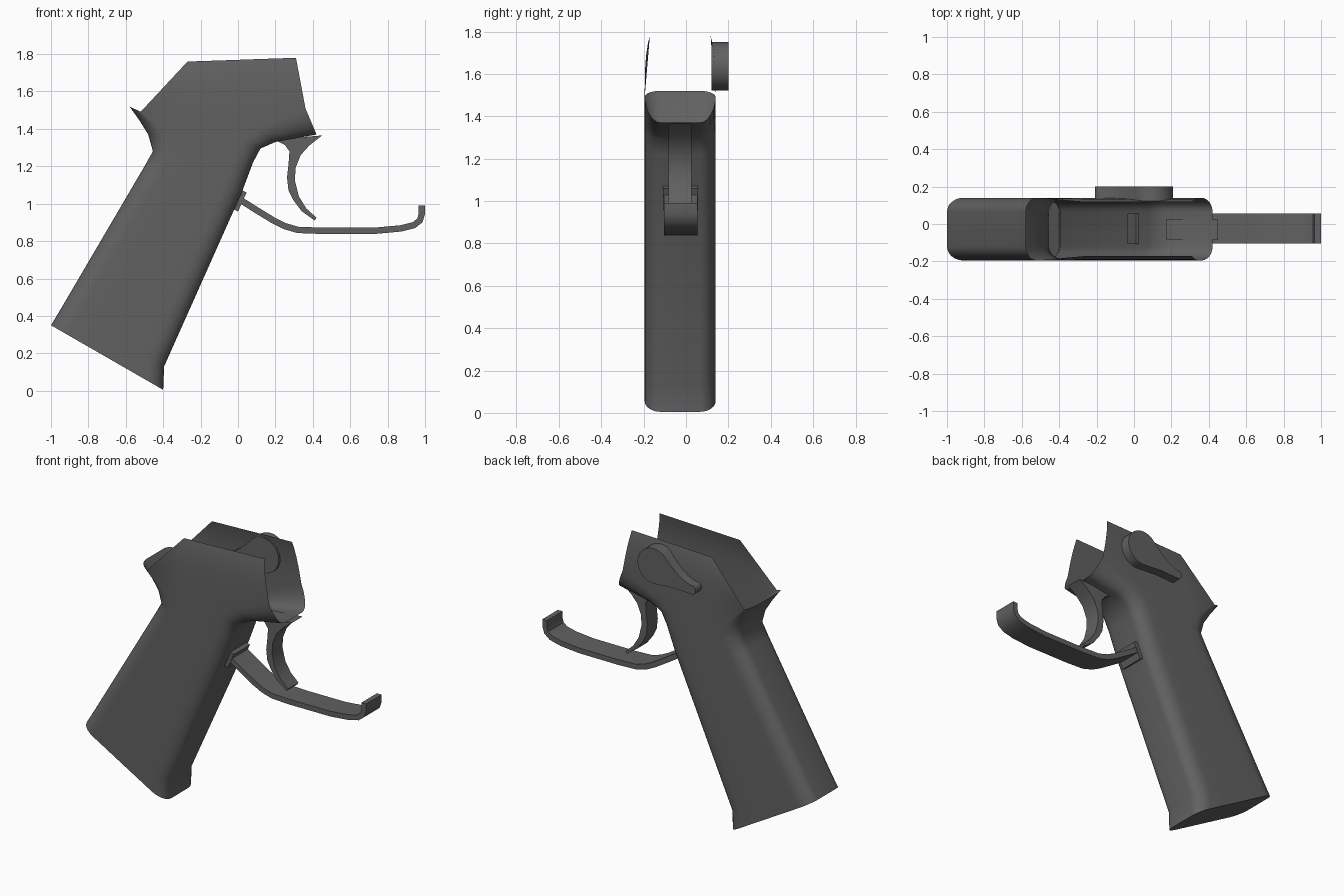
import bpy, bmesh, math
from mathutils import Vector

cube = bpy.data.objects.get("Cube")
if cube:
    bpy.data.objects.remove(cube, do_unlink=True)

GREY = (0.12, 0.12, 0.122, 1)
mat = bpy.data.materials.new("dark_grey")
mat.use_nodes = True
mat.diffuse_color = GREY
bsdf = mat.node_tree.nodes["Principled BSDF"]
bsdf.inputs["Base Color"].default_value = GREY
bsdf.inputs["Roughness"].default_value = 0.6

MID_Y = -0.0275   # centre plane of the grip
HALF = 0.1675     # half width of the grip


def finish(name, bm, angle):
    bmesh.ops.remove_doubles(bm, verts=bm.verts, dist=0.0005)
    bmesh.ops.recalc_face_normals(bm, faces=bm.faces)
    mesh = bpy.data.meshes.new(name)
    bm.to_mesh(mesh)
    bm.free()
    mesh.materials.append(mat)
    ob = bpy.data.objects.new(name, mesh)
    bpy.context.collection.objects.link(ob)
    bpy.ops.object.select_all(action='DESELECT')
    ob.select_set(True)
    bpy.context.view_layer.objects.active = ob
    bpy.ops.object.shade_smooth_by_angle(angle=math.radians(angle))
    return ob


def plate(name, outline, y0, y1, angle=35):
    """Extrude a side outline (x, z) from y0 to y1."""
    bm = bmesh.new()
    face = bm.faces.new([bm.verts.new((x, y0, z)) for x, z in outline])
    new = bmesh.ops.extrude_face_region(bm, geom=[face])["geom"]
    verts = [g for g in new if isinstance(g, bmesh.types.BMVert)]
    bmesh.ops.translate(bm, verts=verts, vec=(0, y1 - y0, 0))
    return finish(name, bm, angle)


def ribbon(path, thick):
    """Outline of a strip of even thickness along a path."""
    pts = [Vector(p) for p in path]
    left, right = [], []
    for i, p in enumerate(pts):
        d = (pts[min(i + 1, len(pts) - 1)] - pts[max(i - 1, 0)]).normalized()
        n = Vector((-d.y, d.x)) * thick / 2
        left.append(p + n)
        right.append(p - n)
    return left + right[::-1]


# Grip shell: rings of (rear point, front point, corner length, front lift, rear lift)
RINGS = [
    ((-1.0, 0.35), (-0.40, 0.005), 0.10, 0, 0),
    ((-0.94, 0.45), (-0.395, 0.13), 0.10, 0, 0),
    ((-0.50, 1.20), (0.02, 1.06), 0.10, 0, 0),
    ((-0.455, 1.28), (0.08, 1.22), 0.10, 0, 0),
    ((-0.48, 1.37), (0.12, 1.295), 0.10, 0.02, 0),
    ((-0.53, 1.45), (0.20, 1.33), 0.09, 0.06, -0.01),
    ((-0.58, 1.52), (0.42, 1.37), 0.06, 0.13, -0.02),
]
ARC = 6      # steps in each rounded corner
SIDES = 4    # steps along each side
FLAT = 0.55  # flat share of the front and rear


def half_ring(rear, front, corner, lift_f, lift_r):
    f, r = Vector(front), Vector(rear)
    c = corner / (r - f).length
    out = [(f, 0)]

    def point(s, v, lift):
        p = f.lerp(r, s)
        out.append((p + Vector((0, lift)), v))

    for i in range(ARC + 1):
        a = math.pi / 2 * i / ARC
        k = 1 - math.cos(a)
        point(c * k, FLAT + (1 - FLAT) * math.sin(a), lift_f * k)
    for i in range(1, SIDES):
        t = i / SIDES
        point(c + (1 - 2 * c) * t, 1, lift_f + (lift_r - lift_f) * t)
    for i in range(ARC, -1, -1):
        a = math.pi / 2 * i / ARC
        k = 1 - math.cos(a)
        point(1 - c * k, FLAT + (1 - FLAT) * math.sin(a), lift_r * k)
    out.append((r, 0))
    return out


bm = bmesh.new()
loops = []
for ring in RINGS:
    half = half_ring(*ring)
    pts = [(p, v) for p, v in half] + [(p, -v) for p, v in half[-2:0:-1]]
    loops.append([bm.verts.new((p.x, MID_Y + HALF * v, p.y)) for p, v in pts])
for a, b in zip(loops, loops[1:]):
    for i in range(len(a)):
        j = (i + 1) % len(a)
        bm.faces.new((a[i], a[j], b[j], b[i]))
bm.faces.new(loops[0])

# Raised cheeks of the shell, curling inward toward the open top
base = [p for p, v in half_ring(*RINGS[-1])][ARC + 1:ARC + SIDES + 2]
top = [Vector(p) for p in ((0.31, 1.78), (0.1, 1.773), (-0.09, 1.766), (-0.27, 1.76))]
top.append(base[-1])
for side in (1, -1):
    rows = []
    for t in (0, 0.4, 0.65, 0.85, 1):
        row = []
        for lo, hi in zip(base, top):
            p = lo.lerp(hi, t)
            curl = 0.024 * t ** 3 * (hi - lo).length / 0.28
            row.append(bm.verts.new((p.x, MID_Y + side * (HALF - curl), p.y)))
        rows.append(row)
    for a, b in zip(rows, rows[1:]):
        for i in range(SIDES):
            # the rear end closes to a point
            quad = [a[i], a[i + 1], b[i + 1], b[i]]
            bm.faces.new(quad[:2] + quad[3:] if i == SIDES - 1 else quad)
finish("grip_shell", bm, 50)

# Trigger
plate("trigger", [
    (0.17, 1.345), (0.21, 1.335), (0.25, 1.315), (0.275, 1.28), (0.27, 1.21),
    (0.262, 1.14), (0.27, 1.07), (0.295, 1.02), (0.34, 0.96), (0.41, 0.91),
    (0.42, 0.925), (0.365, 0.975), (0.325, 1.04), (0.305, 1.12), (0.307, 1.19),
    (0.335, 1.26), (0.38, 1.31), (0.45, 1.365), (0.21, 1.345)], -0.083, 0.025)

# Trigger guard strip and its mounting foot
plate("trigger_guard", ribbon([
    (0.005, 1.025), (0.10, 0.965), (0.19, 0.91), (0.25, 0.88), (0.32, 0.86),
    (0.45, 0.855), (0.74, 0.856), (0.87, 0.868), (0.94, 0.885), (0.972, 0.91),
    (0.983, 0.945), (0.983, 0.99)], 0.034), -0.105, 0.055)
plate("guard_foot", [(-0.035, 0.975), (0.0, 0.958), (0.046, 1.06), (0.01, 1.077)],
      -0.108, 0.057)

# Selector lever: round head tapering to a small rounded tail
head, tail, r_head, r_tail = Vector((0.095, 1.635)), Vector((-0.18, 1.553)), 0.115, 0.03


def arc(centre, radius, start, end, steps):
    return [centre + radius * Vector((math.cos(a), math.sin(a)))
            for a in (math.radians(start + (end - start) * i / steps) for i in range(steps + 1))]


lever = arc(head, r_head, -95, 130, 20)
lever += [Vector(p) for p in ((-0.02, 1.68), (-0.07, 1.635), (-0.12, 1.602))]
lever += arc(tail, r_tail, 70, 260, 8)
lever += [Vector((-0.05, 1.53))]
plate("selector_lever", lever, 0.12, 0.2)
